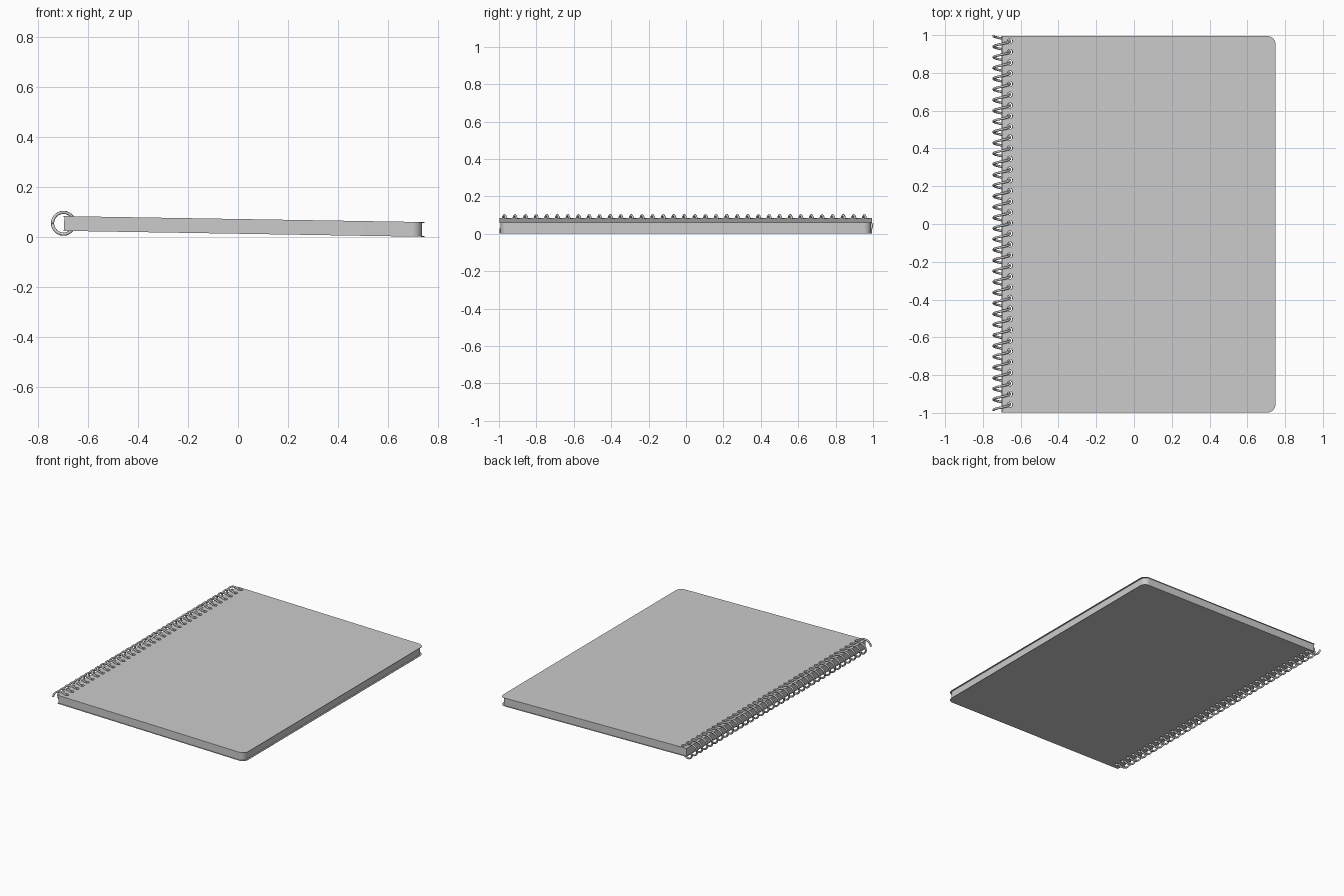
import bpy
from math import sin, cos, pi, radians

if "Cube" in bpy.data.objects:
    bpy.data.objects.remove(bpy.data.objects["Cube"])

TURNS = 35
PITCH = 0.0566
COIL_X, COIL_Z, COIL_R = -0.70, 0.055, 0.0437
WIRE = 0.0063
Y_START = -0.985
TILT = 0.0165          # notebook slopes down away from the coil
MID_Z = 0.0425


def add_spline(curve, pts, cyclic=True):
    s = curve.splines.new('POLY')
    s.points.add(len(pts) - 1)
    for p, co in zip(s.points, pts):
        p.co = (*co, 1)
    s.use_cyclic_u = cyclic


def to_mesh(name, curve, angle):
    obj = bpy.data.objects.new(name, curve)
    bpy.context.collection.objects.link(obj)
    bpy.ops.object.select_all(action='DESELECT')
    obj.select_set(True)
    bpy.context.view_layer.objects.active = obj
    bpy.ops.object.convert(target='MESH')
    obj = bpy.context.object
    bpy.ops.object.shade_smooth_by_angle(angle=radians(angle))
    return obj


def arc(cx, cy, r, a0, a1, n):
    return [(cx + r * cos(a0 + (a1 - a0) * i / n),
             cy + r * sin(a0 + (a1 - a0) * i / n), 0) for i in range(n + 1)]


def sheet(name, x0, x1, y0, y1, r, thick, offset):
    """Flat slab with rounded outer corners and a row of punched holes."""
    c = bpy.data.curves.new(name, 'CURVE')
    c.dimensions = '2D'
    c.fill_mode = 'BOTH'
    c.extrude = thick / 2
    outline = [(x0, y1, 0), (x0, y0, 0)]
    outline += arc(x1 - r, y0 + r, r, -pi / 2, 0, 10)
    outline += arc(x1 - r, y1 - r, r, 0, pi / 2, 10)
    add_spline(c, outline)
    for i in range(TURNS):
        y = Y_START + (i + 0.5) * PITCH
        add_spline(c, arc(-0.658, y, 0.014, 0, 2 * pi, 16)[:-1])
    obj = to_mesh(name, c, 30)
    obj.location = (offset * sin(TILT), 0, MID_Z + offset * cos(TILT))
    obj.rotation_euler = (0, TILT, 0)
    return obj


# covers and page block
sheet("front_cover", -0.70, 0.748, -0.998, 0.995, 0.042, 0.003, 0.028)
sheet("back_cover", -0.70, 0.748, -0.998, 0.995, 0.042, 0.003, -0.028)
sheet("page_block", -0.697, 0.738, -0.993, 0.990, 0.040, 0.053, 0)

# spiral wire, running over the top from left to right
coil = bpy.data.curves.new("spiral_coil", 'CURVE')
coil.dimensions = '3D'
coil.bevel_depth = WIRE
coil.bevel_resolution = 2
coil.use_fill_caps = True
STEPS = 24
pts = []
for i in range(TURNS * STEPS + 1):
    a = pi - 2 * pi * i / STEPS
    pts.append((COIL_X + COIL_R * cos(a), Y_START + PITCH * i / STEPS,
                COIL_Z + COIL_R * sin(a)))
add_spline(coil, pts, False)
to_mesh("spiral_coil", coil, 50)
